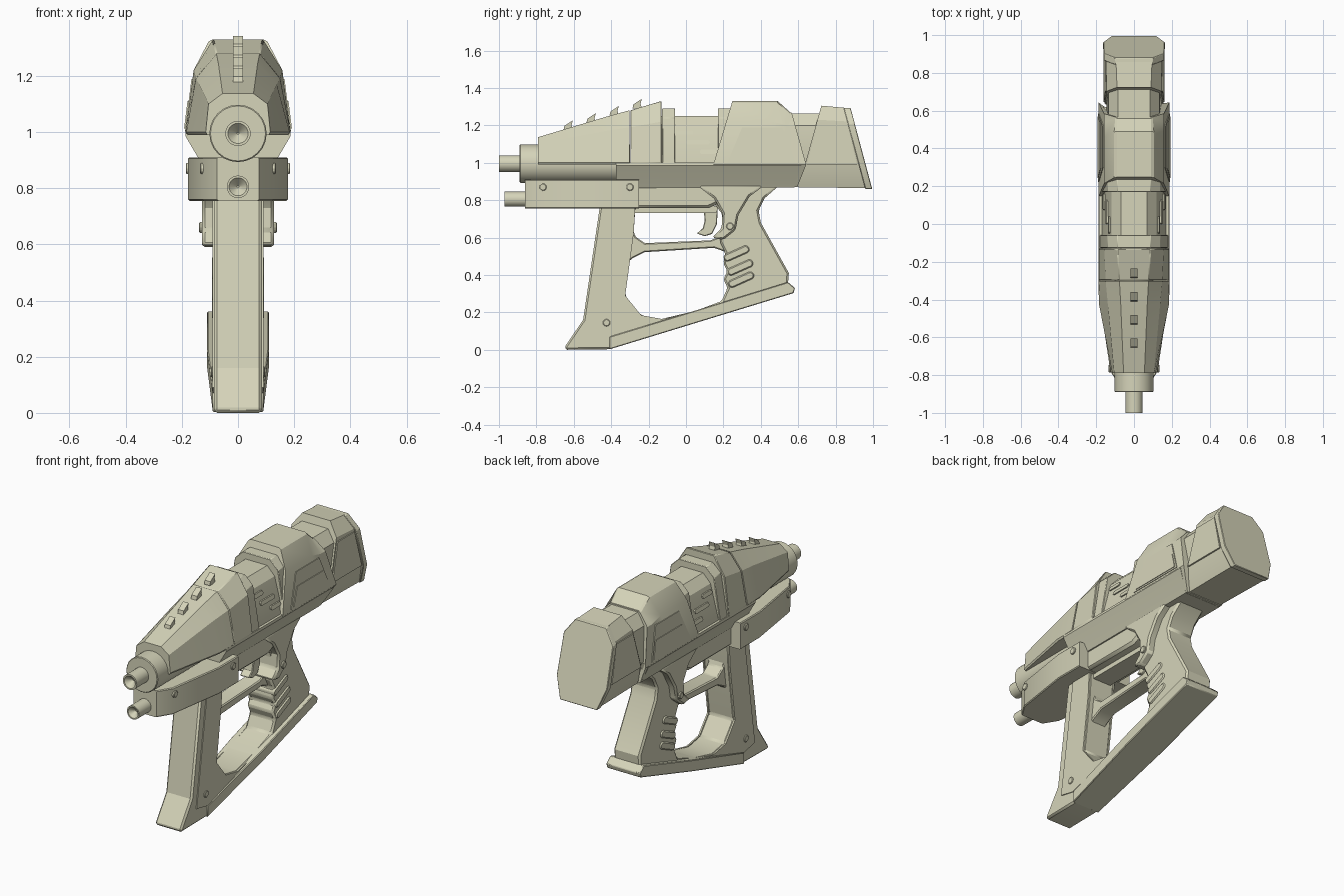
import bpy, bmesh, math

cube = bpy.data.objects.get("Cube")
if cube:
    bpy.data.objects.remove(cube, do_unlink=True)

khaki = bpy.data.materials.new("khaki")
khaki.use_nodes = True
COLOR = (0.67, 0.66, 0.49, 1)
khaki.diffuse_color = COLOR
khaki.node_tree.nodes["Principled BSDF"].inputs["Base Color"].default_value = COLOR


def finish(name, bm, bevel=0.0):
    bmesh.ops.recalc_face_normals(bm, faces=bm.faces)
    mesh = bpy.data.meshes.new(name)
    bm.to_mesh(mesh)
    bm.free()
    mesh.materials.append(khaki)
    obj = bpy.data.objects.new(name, mesh)
    bpy.context.collection.objects.link(obj)
    if bevel:
        mod = obj.modifiers.new("bevel", "BEVEL")
        mod.width, mod.segments, mod.limit_method = bevel, 1, "ANGLE"
        mod.angle_limit = math.radians(35)
    bpy.ops.object.select_all(action="DESELECT")
    obj.select_set(True)
    bpy.context.view_layer.objects.active = obj
    bpy.ops.object.shade_smooth_by_angle(angle=math.radians(25))


def skin(bm, rings):
    """Bridge matching rings of points and cap both ends."""
    rings = [[bm.verts.new(p) for p in ring] for ring in rings]
    for a, b in zip(rings, rings[1:]):
        for i in range(len(a)):
            j = (i + 1) % len(a)
            bm.faces.new((a[i], a[j], b[j], b[i]))
    bm.faces.new(rings[0])
    bm.faces.new(rings[-1])


def lean(y, slope):
    """Station plane that tilts with height."""
    return lambda z: y + slope * (z - 0.87)


def loft(name, stations, bevel=0.0):
    """Stations (y or rule giving y from z, half profile) mirrored across x."""
    bm = bmesh.new()
    rings = []
    for y, half in stations:
        rule = y if callable(y) else lean(y, 0)
        full = half + [(-x, z) for x, z in reversed(half)]
        rings.append([(x, rule(z), z) for x, z in full])
    skin(bm, rings)
    finish(name, bm, bevel)


def prism(name, outline, half, bevel=0.0):
    """Side outline (y, z) extruded across x; half is a width or a rule."""
    rule = half if callable(half) else lambda y, z: half
    bm = bmesh.new()
    skin(bm, [[(s * rule(y, z), y, z) for y, z in outline] for s in (-1, 1)])
    finish(name, bm, bevel)


def plates(name, outline, rule, thick=0.008):
    """Thin matching plates lying on both sides."""
    for s, side in ((1, "left"), (-1, "right")):
        bm = bmesh.new()
        skin(bm, [[(s * (rule(y, z) + d), y, z) for y, z in outline]
                  for d in (thick - 0.0095, thick)])
        finish(side + "_" + name, bm)


def lathe(name, profile, z, axis_y=True, y=0, sides=24):
    """Closed turned solid from (radius, distance) pairs."""
    bm = bmesh.new()
    rings = []
    for r, d in profile:
        ring = []
        for i in range(sides):
            a = math.tau * i / sides
            u, v = r * math.cos(a), r * math.sin(a)
            ring.append((u, d, z + v) if axis_y else (d, y + u, z + v))
        rings.append(ring)
    skin(bm, rings)
    finish(name, bm)


def slot(y, z, length, height, tilt=0.0):
    """Rounded bar outline in the side plane."""
    pts = []
    r = height / 2
    for i in range(8):
        a = math.tau * (i + 0.5) / 8
        u = r * math.cos(a) + math.copysign(length / 2 - r, math.cos(a))
        v = r * math.sin(a)
        pts.append((y + u * math.cos(tilt) - v * math.sin(tilt),
                    z + u * math.sin(tilt) + v * math.cos(tilt)))
    return pts


# Barrels
lathe("barrel_collar", [(0.102, -0.3), (0.102, -0.886), (0.098, -0.89)], 0.995)
lathe("main_barrel", [(0.045, -0.8), (0.045, -1), (0.036, -1), (0.004, -0.965)], 0.995)
lathe("lower_barrel", [(0.04, -0.8), (0.04, -0.97), (0.032, -0.97), (0.004, -0.94)], 0.805)

# Front shroud in two sections
nose = [(0.055, 1.137), (0.105, 1.1), (0.115, 1.0), (0.11, 0.99)]
shoulder = [(0.07, 1.245), (0.138, 1.17), (0.184, 1.0), (0.178, 0.99)]
seam = [(0.077, 1.28), (0.15, 1.19), (0.187, 1.0), (0.18, 0.99)]
rear = [(0.09, 1.33), (0.158, 1.22), (0.187, 1.0), (0.18, 0.99)]
loft("front_shroud", [(-0.79, nose), (-0.43, shoulder), (-0.303, seam)])
loft("rear_shroud", [(-0.298, seam), (-0.13, rear)], 0.004)

# Sight fins
for i in range(4):
    y, z = -0.655 + i * 0.123, 1.175 + i * 0.0385
    prism(f"sight_fin_{i + 1}", [(y, z), (y + 0.005, z + 0.022), (y + 0.05, z + 0.052),
                                 (y + 0.043, z + 0.025), (y + 0.05, z)], 0.018)

# Receiver and its bands
belly = [(0.185, 1.0), (0.187, 0.985), (0.143, 0.91), (0.12, 0.868)]
loft("receiver_base", [(-0.375, belly), (lean(0.58, 0.3), belly)])
core = [(0.07, 1.25), (0.118, 1.2), (0.17, 1.0), (0.17, 0.985)]
loft("receiver_core", [(-0.14, core), (0.26, core)])
band = [(0.088, 1.29), (0.14, 1.24), (0.18, 1.0), (0.18, 0.99)]
for name, a, b in (("front_band", -0.127, -0.058), ("rear_band", 0.17, 0.25)):
    loft(name, [(a, band), (b, band)], 0.003)
core_side = lambda y, z: 0.17 - (z - 1) * 0.26
for i, (y, z, size) in enumerate([(-0.005, 1.162, 0.09), (0.063, 1.11, 0.13), (0.118, 1.058, 0.09)]):
    plates(f"vent_{i + 1}", slot(y, z, size, 0.025), core_side)

# Rear housing: its back edge comes to a point at mid height
tall = [(0.09, 1.33), (0.105, 1.322), (0.158, 1.22), (0.187, 0.99), (0.143, 0.91), (0.12, 0.869)]
low = [(0.09, 1.268), (0.1, 1.262), (0.158, 1.2), (0.187, 0.99), (0.143, 0.91), (0.12, 0.869)]
back_edge = lambda z: min(0.643 - 0.28 * (z - 0.99), 0.595 + 0.4 * (z - 0.87))
loft("rear_housing", [(lean(0.11, 0.3), tall), (lean(0.352, 0.3), tall),
                      (lean(0.44, 0.3), low), (back_edge, low)])
housing_side = lambda y, z: 0.187 - (z - 0.99) * 0.127
window = [(0.222, 1.002), (0.3, 1.188), (0.515, 1.188), (0.585, 1.002)]
pane = [(0.243, 1.012), (0.293, 1.11), (0.535, 1.11), (0.57, 1.012)]
plates("window_frame", window, housing_side, 0.004)
plates("window_pane", pane, housing_side, 0.008)

# Neck, tail block and end rim
neck = [(0.085, 1.262), (0.135, 1.2), (0.145, 1.0), (0.105, 0.872)]
loft("neck", [(0.5, neck), (lean(0.62, 0.28), neck)])
tail_front = [(0.09, 1.305), (0.145, 1.23), (0.155, 1.0), (0.11, 0.868)]
tail_back = [(0.095, 1.293), (0.148, 1.22), (0.155, 1.0), (0.115, 0.865)]
tail_rim = [(0.1, 1.293), (0.16, 1.21), (0.163, 0.98), (0.12, 0.86)]
loft("tail_block", [(lean(0.602, 0.28), tail_front), (lean(0.97, -0.267), tail_back)])
loft("tail_rim", [(lean(0.956, -0.267), tail_rim), (lean(0.993, -0.267), tail_rim)], 0.003)
plates("tail_panel", [(0.645, 0.99), (0.705, 1.205), (0.86, 1.205), (0.915, 0.99)],
       lambda y, z: 0.155 - (z - 1) * 0.04, 0.006)

# Underbarrel block
def block(half):
    return [(half - 0.005, 0.91), (half, 0.905), (half, 0.76), (half - 0.005, 0.755)]
loft("underbarrel_block", [(y, block(h)) for y, h in
                           ((-0.86, 0.075), (-0.78, 0.125), (-0.43, 0.178), (-0.25, 0.178))])
prism("lower_receiver", [(-0.27, 0.757), (0.12, 0.757), (0.17, 0.78), (0.21, 0.88), (-0.27, 0.88)],
      0.115, 0.015)
prism("trigger_rail", [(-0.275, 0.73), (0.16, 0.73), (0.18, 0.77), (-0.275, 0.77)], 0.06)

# Frame: strut, lower beam and grip in one profile
inner = [(-0.27, 0.77), (-0.28, 0.62), (-0.325, 0.29), (-0.24, 0.185), (-0.13, 0.165)]
grip_front = [(0.05, 0.208), (0.19, 0.26), (0.222, 0.33), (0.2, 0.38), (0.222, 0.42), (0.2, 0.46),
              (0.21, 0.52), (0.18, 0.58), (0.2, 0.66), (0.19, 0.73), (0.12, 0.82), (0.03, 0.88)]
outer = [(0.5, 0.88), (0.42, 0.81), (0.388, 0.745), (0.4, 0.68), (0.55, 0.41), (0.545, 0.35),
         (0.56, 0.31), (-0.41, 0.003), (-0.645, 0), (-0.645, 0.02), (-0.55, 0.16), (-0.46, 0.77)]
prism("frame_and_grip", inner + grip_front + outer, 0.085, 0.01)
plates("strut_panel", [(-0.41, 0.755), (-0.51, 0.09), (-0.41, 0.07), (-0.02, 0.19)] + inner[:0:-1]
       + [(-0.272, 0.755)], lambda y, z: 0.084, 0.006)
prism("base_rim", [(-0.41, 0.002), (0.1, 0.158), (0.575, 0.303), (0.583, 0.33), (0.545, 0.362),
                   (0.1, 0.225), (-0.41, 0.07)],
      lambda y, z: 0.09 + 0.02 * min(1, (y + 0.41) / 0.51), 0.004)

# Trigger guard, trigger and grip cover
prism("trigger_guard", [(-0.32, 0.46), (-0.285, 0.49), (-0.22, 0.522), (0.15, 0.545), (0.22, 0.52),
                        (0.22, 0.62), (0.13, 0.585), (-0.22, 0.57), (-0.27, 0.605), (-0.29, 0.66)],
      0.05, 0.006)
prism("trigger", [(0.17, 0.75), (0.165, 0.67), (0.14, 0.62), (0.1, 0.607), (0.058, 0.622),
                  (0.09, 0.65), (0.1, 0.69), (0.095, 0.75)], 0.03, 0.004)
prism("grip_cover", [(0.06, 0.88), (0.15, 0.81), (0.195, 0.73), (0.19, 0.65), (0.14, 0.6),
                     (0.2, 0.588), (0.265, 0.64), (0.28, 0.72), (0.34, 0.82), (0.42, 0.88)], 0.128, 0.01)
for i, (y, z) in enumerate([(0.27, 0.515), (0.29, 0.44), (0.295, 0.375)]):
    prism(f"finger_ridge_{i + 1}", slot(y, z, 0.15, 0.045, 0.42), 0.092, 0.006)

# Bolts on both sides
for i, (y, z, x) in enumerate([(-0.765, 0.87, 0.135), (-0.3, 0.87, 0.186),
                               (0.235, 0.66, 0.138), (-0.425, 0.145, 0.096)]):
    for s, side in ((1, "left"), (-1, "right")):
        lathe(f"{side}_bolt_{i + 1}", [(0.02, s * (x - 0.04)), (0.02, s * (x - 0.003)), (0.016, s * x)],
              z, False, y, 12)
